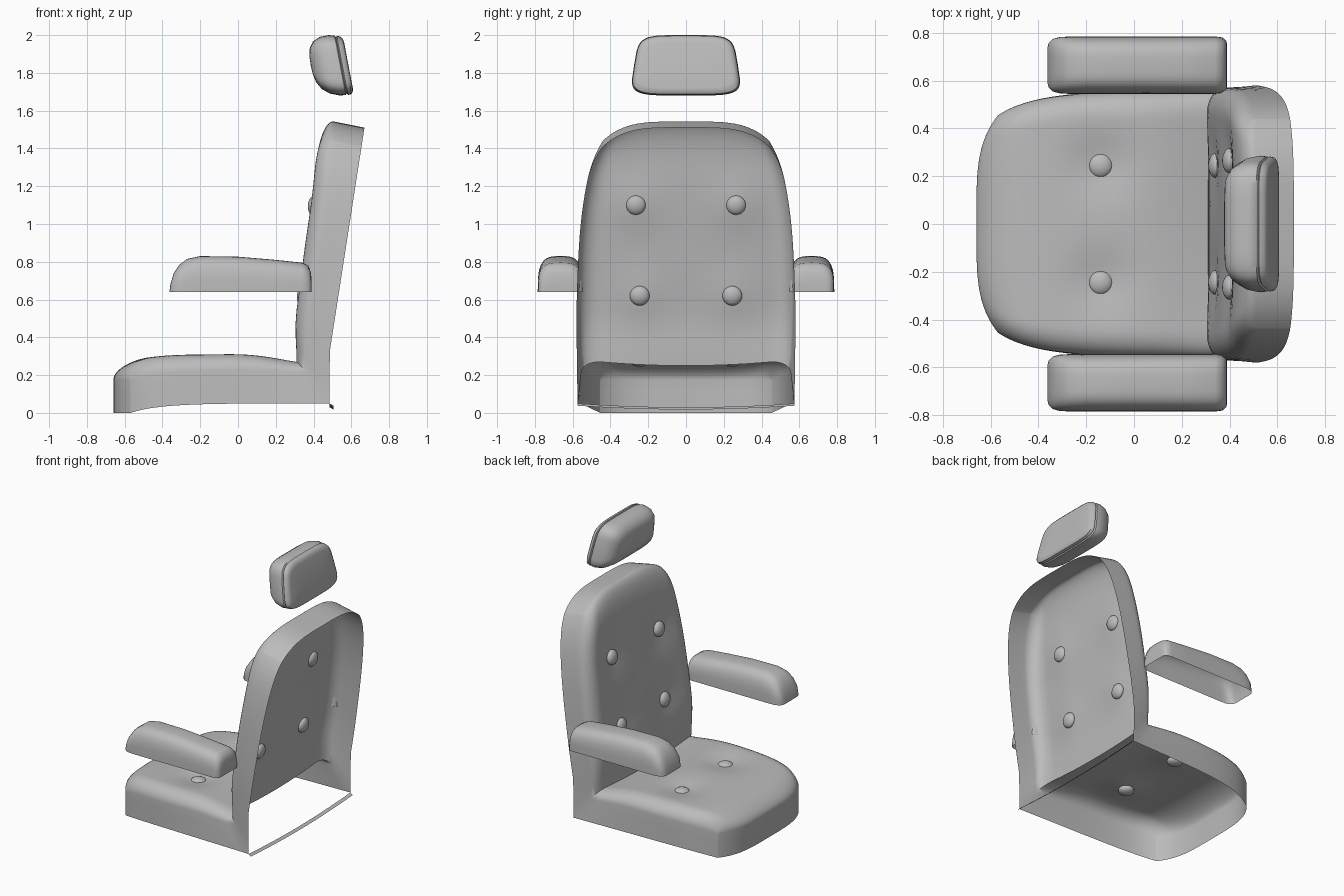
import bpy, bmesh
from math import sin, cos, pi, sqrt, exp, copysign
from mathutils import Vector

cube = bpy.data.objects.get("Cube")
if cube:
    bpy.data.objects.remove(cube)

grey = bpy.data.materials.new("grey_upholstery")
grey.use_nodes = True
grey.diffuse_color = (0.5, 0.5, 0.5, 1)
grey.node_tree.nodes["Principled BSDF"].inputs["Base Color"].default_value = (0.5, 0.5, 0.5, 1)


def finish(name, bm, angle=40):
    """Turn a bmesh into a smooth shaded object."""
    bmesh.ops.remove_doubles(bm, verts=bm.verts, dist=0.0001)
    mesh = bpy.data.meshes.new(name)
    bm.to_mesh(mesh)
    bm.free()
    mesh.materials.append(grey)
    obj = bpy.data.objects.new(name, mesh)
    bpy.context.collection.objects.link(obj)
    bpy.ops.object.select_all(action="DESELECT")
    obj.select_set(True)
    bpy.context.view_layer.objects.active = obj
    bpy.ops.object.shade_smooth_by_angle(angle=angle * pi / 180)
    return obj


def add_rows(bm, rows):
    """Skin a list of equally long rows of points."""
    grid = [[bm.verts.new(p) for p in row] for row in rows]
    for a, b in zip(grid, grid[1:]):
        for j in range(len(a) - 1):
            bm.faces.new((a[j], b[j], b[j + 1], a[j + 1]))
    return grid


def curve(points, t):
    """Smooth curve through evenly spaced points, t from 0 to 1."""
    points = [Vector(p) for p in points]
    n = len(points) - 1
    i = min(int(t * n), n - 1)
    f = t * n - i
    b, c = points[i], points[i + 1]
    a = points[i - 1] if i > 0 else 2 * b - c
    d = points[i + 2] if i + 2 <= n else 2 * c - b
    return 0.5 * (2 * b + (c - a) * f + (2 * a - 5 * b + 4 * c - d) * f ** 2
                  + (3 * b - a - 3 * c + d) * f ** 3)


# Centre profiles (x, z): seat from nose to crease, backrest from crease to top
SEAT = [(-0.66, 0.265), (-0.42, 0.30), (-0.17, 0.312), (0.07, 0.31), (0.31, 0.28)]
BACK = [(0.31, 0.28), (0.30, 0.49), (0.325, 0.71), (0.352, 0.92),
        (0.38, 1.13), (0.405, 1.35), (0.42, 1.56)]
SEAT_BUTTONS = [(-0.14, s * 0.245, 0.275) for s in (-1, 1)]
BACK_BUTTONS = [(x, s * y, z) for x, y, z in ((0.342, 0.245, 0.62), (0.40, 0.265, 1.1))
                for s in (-1, 1)]


def dimple(p, buttons):
    return sum(exp(-(p - Vector(b)).length_squared / 0.016) for b in buttons)


def shell_point(u, v):
    """Cushion point and the matching point on the open rim."""
    k = abs(u) ** 4
    hollow = 1 - v * v
    if u < 0:
        x, z = curve(SEAT, 1 + u)
        x += 0.09 * k * v ** 4
        y = 0.555 * v * (1 - 0.18 * k)
        rim = Vector((x + 0.175 * (1 + u) ** 3, y, 0.05 * (1 - k)))
        z -= 0.03 * hollow * (1 + u) ** 4
        p = Vector((x, y, z))
        p.z -= 0.03 * dimple(p, SEAT_BUTTONS)
    else:
        x, z = curve(BACK, u)
        z -= 0.10 * k * v ** 4
        y = (0.555 + 0.015 * min(1, u * 4)) * v * (1 - 0.23 * k)
        rz = z - 0.23 * (1 - u) ** 3 - 0.05 * k
        rim = Vector((0.485 + 0.155 * max(0, rz - 0.32), y, rz))
        z -= 0.03 * hollow * (1 - u) ** 6
        x += 0.02 * hollow * sqrt(max(0, sin(pi * u)))
        p = Vector((x, y, z))
        p.x += 0.016 * dimple(p, BACK_BUTTONS)
    rim.y *= 1 + 0.035 * (1 - abs(u)) ** 2
    # Rounded border, turning towards the rim
    qu, qv = (max(0, (abs(t) - 0.8) / 0.2) for t in (u, v))
    drop = 1 - sqrt(max(0, (1 - qu * qu) * (1 - qv * qv)))
    away = (rim - p).normalized()
    away.y = 0
    p += away * drop * 0.09
    return p, rim


# Seat and backrest: one folded cushion with a skirt, open behind and below
N, M = 30, 20
us = [sin(pi / 2 * i / N) for i in range(-N, N + 1)]
vs = [sin(pi / 2 * j / M) for j in range(-M, M + 1)]
bm = bmesh.new()
points = [[shell_point(u, v) for v in vs] for u in us]
grid = add_rows(bm, [[p for p, r in row] for row in points])
n, m = 2 * N, 2 * M
loop = ([(i, 0) for i in range(n)] + [(n, j) for j in range(m)]
        + [(i, m) for i in range(n, 0, -1)] + [(0, j) for j in range(m, 0, -1)])
upper = [grid[i][j] for i, j in loop]
for step in (0.33, 0.67, 1):
    lower = [bm.verts.new(points[i][j][0].lerp(points[i][j][1], step)) for i, j in loop]
    for a in range(len(loop)):
        b = (a + 1) % len(loop)
        bm.faces.new((lower[a], lower[b], upper[b], upper[a]))
    upper = lower
finish("seat_and_backrest", bm, 50)

# Narrow strip across the bottom of the open rear
bm = bmesh.new()
strip = []
for j in range(21):
    t = j / 10 - 1
    z = 0.05 - 0.02 * (1 - t * t)
    strip.append([(0.485, 0.575 * t, z), (0.505, 0.575 * t, z - 0.012)])
add_rows(bm, strip)
finish("rear_bottom_strip", bm)


# Buttons pressed into the cushions
def button(name, place, tilt):
    bm = bmesh.new()
    bmesh.ops.create_uvsphere(bm, u_segments=24, v_segments=12, radius=0.052)
    obj = finish(name, bm, 180)
    obj.scale.z = 0.58
    obj.rotation_euler.y = tilt
    obj.location = place


for i, place in enumerate(SEAT_BUTTONS):
    button(f"seat_button_{i + 1}", place, 0)
for i, place in enumerate(BACK_BUTTONS):
    button(f"back_button_{i + 1}", place, -pi / 2 + 0.12)


def power(value, e):
    return copysign(abs(value) ** e, value)


# Armrests: hollow domes lofted along x (x, half width, height)
ARM = [(-0.363, 0.07, 0), (-0.358, 0.092, 0.04), (-0.34, 0.11, 0.10), (-0.31, 0.118, 0.145),
       (-0.27, 0.12, 0.175), (-0.2, 0.12, 0.19), (0, 0.12, 0.187), (0.2, 0.12, 0.17),
       (0.34, 0.12, 0.155), (0.372, 0.116, 0.14), (0.387, 0.1, 0.1), (0.39, 0.085, 0.04),
       (0.39, 0.07, 0)]
for side, name in ((1, "left_armrest"), (-1, "right_armrest")):
    bm = bmesh.new()
    rows = []
    for x, w, h in ARM:
        arch = [pi * j / 28 for j in range(29)]
        rows.append([(x, side * 0.665 - w * power(cos(a), 0.6),
                      0.64 + h * max(0, sin(a)) ** 0.6) for a in arch])
    add_rows(bm, rows)
    finish(name, bm, 60)

# Headrest: rounded trapezoid rings from front to back (depth, inset)
HEAD = [(0.385, 0.16), (0.387, 0.11), (0.397, 0.07), (0.42, 0.034), (0.46, 0.01), (0.51, 0),
        (0.541, 0.003), (0.547, 0.012), (0.553, 0.003), (0.572, 0.008), (0.582, 0.022),
        (0.585, 0.04), (0.585, 0.16)]
bm = bmesh.new()
rows = []
for depth, inset in HEAD:
    row = []
    for j in range(49):
        a = -2 * pi * j / 48
        z = (0.16 - inset) * power(sin(a), 0.4)
        y = (0.275 - inset - 0.16 * z) * power(cos(a), 0.4)
        row.append((depth - 0.19 * z, y, 1.84 + z))
    rows.append(row)
add_rows(bm, rows)
finish("headrest", bm, 45)
